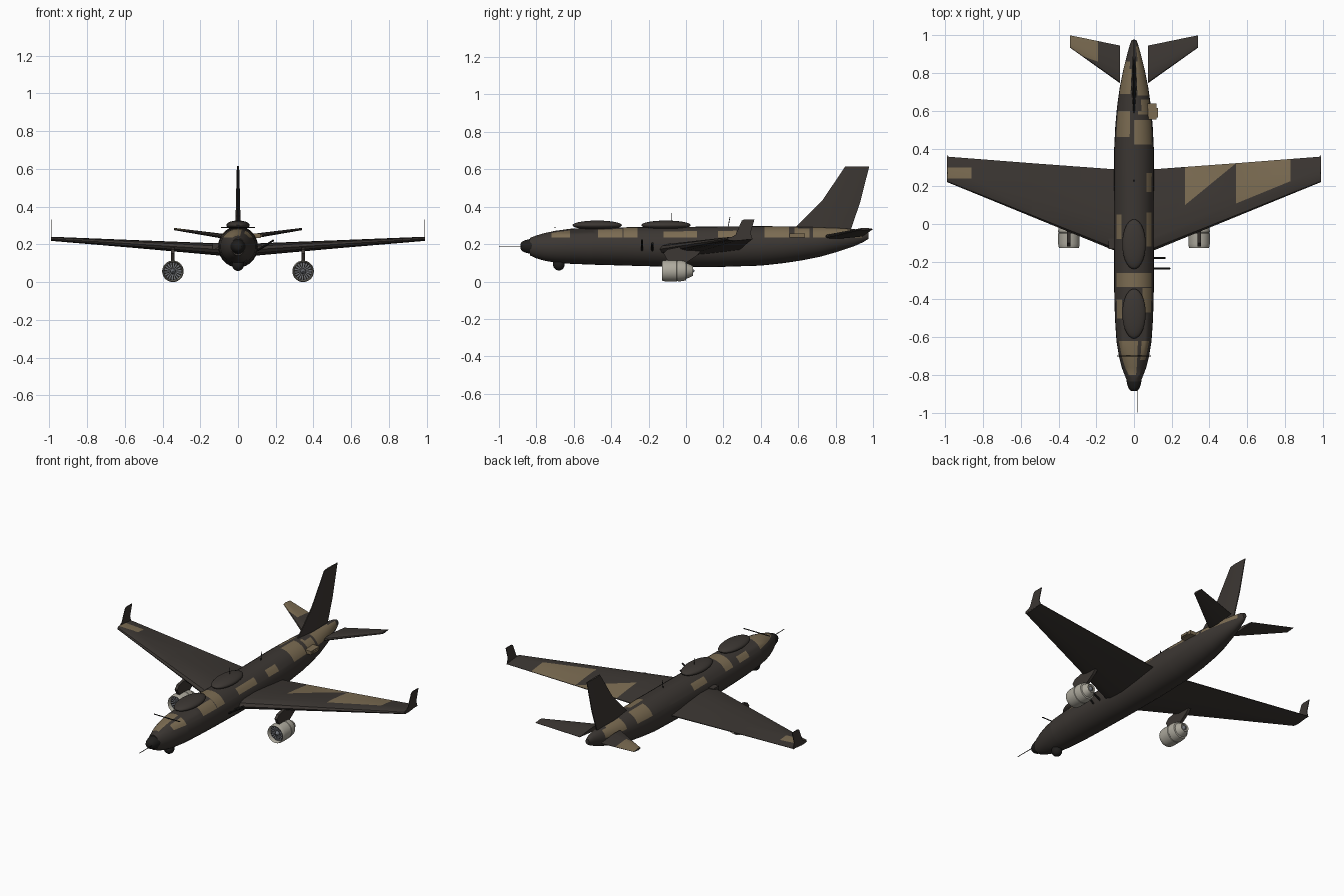
import bpy, bmesh, math
from mathutils import Vector

if "Cube" in bpy.data.objects:
    bpy.data.objects.remove(bpy.data.objects["Cube"])


def material(name, rgb):
    m = bpy.data.materials.new(name)
    m.diffuse_color = (*rgb, 1)
    m.use_nodes = True
    m.node_tree.nodes["Principled BSDF"].inputs["Base Color"].default_value = m.diffuse_color
    return m


DARK = material("dark_brown", (0.045, 0.038, 0.033))
TAN = material("tan", (0.20, 0.15, 0.085))
BLACK = material("near_black", (0.014, 0.013, 0.012))
PALE = material("pale_metal", (0.42, 0.40, 0.34))
STEEL = material("fan_steel", (0.16, 0.17, 0.19))


def finish(name, bm, mats, smooth=None):
    bmesh.ops.recalc_face_normals(bm, faces=bm.faces)
    me = bpy.data.meshes.new(name)
    bm.to_mesh(me)
    bm.free()
    for m in mats:
        me.materials.append(m)
    ob = bpy.data.objects.new(name, me)
    bpy.context.collection.objects.link(ob)
    if smooth:
        bpy.ops.object.select_all(action='DESELECT')
        ob.select_set(True)
        bpy.context.view_layer.objects.active = ob
        bpy.ops.object.shade_smooth_by_angle(angle=math.radians(smooth))
    return ob


def loft(rings):
    """Skin a list of equal-length point rings and cap both ends."""
    bm = bmesh.new()
    vs = [[bm.verts.new(p) for p in r] for r in rings]
    n = len(rings[0])
    for a, b in zip(vs, vs[1:]):
        for i in range(n):
            bm.faces.new((a[i], a[(i + 1) % n], b[(i + 1) % n], b[i]))
    bm.faces.new(vs[0])
    bm.faces.new(vs[-1])
    return bm


def cut(bm, co, no):
    bmesh.ops.bisect_plane(bm, geom=bm.verts[:] + bm.edges[:] + bm.faces[:],
                           plane_co=co, plane_no=no)


def ring_y(y, rx, rz, zc, xc=0, n=28):
    return [(xc + rx * math.sin(2 * math.pi * i / n), y,
             zc + rz * math.cos(2 * math.pi * i / n)) for i in range(n)]


def revolve(name, x, z, profile, mat):
    return finish(name, loft([ring_y(y, r, r, z, x) for y, r in profile]), [mat], 35)


def prism(name, x, half, yz, mat):
    return finish(name, loft([[(x + s * half, y, z) for y, z in yz] for s in (-1, 1)]), [mat])


def rod(name, a, b, r, mat=BLACK):
    a, b = Vector(a), Vector(b)
    d = b - a
    bm = bmesh.new()
    bmesh.ops.create_cone(bm, cap_ends=True, segments=8, radius1=r, radius2=r, depth=d.length)
    bm.transform(d.to_track_quat('Z', 'Y').to_matrix().to_4x4())
    bmesh.ops.translate(bm, verts=bm.verts, vec=(a + b) / 2)
    return finish(name, bm, [mat], 40)


def box(name, c, size, mat):
    bm = bmesh.new()
    bmesh.ops.create_cube(bm, size=1)
    bmesh.ops.scale(bm, verts=bm.verts, vec=size)
    bmesh.ops.translate(bm, verts=bm.verts, vec=c)
    return finish(name, bm, [mat])


def ellipsoid(name, c, size, mat):
    bm = bmesh.new()
    bmesh.ops.create_uvsphere(bm, u_segments=28, v_segments=14, radius=1)
    bmesh.ops.scale(bm, verts=bm.verts, vec=size)
    bmesh.ops.translate(bm, verts=bm.verts, vec=c)
    return finish(name, bm, [mat], 60)


# Fuselage: y, half width, bottom z, top z
STATIONS = [(-.835, .036, .140, .233), (-.80, .050, .124, .246), (-.76, .065, .112, .258),
            (-.70, .080, .101, .271), (-.62, .093, .095, .282), (-.50, .101, .090, .288),
            (-.35, .105, .086, .290), (-.10, .105, .079, .291), (.15, .105, .077, .294),
            (.40, .105, .085, .296), (.52, .099, .098, .295), (.62, .090, .113, .293),
            (.72, .076, .133, .290), (.82, .056, .162, .286), (.90, .036, .189, .280),
            (.95, .022, .212, .272), (.975, .012, .228, .262)]
bm = loft([ring_y(y, w, (t - b) / 2, (t + b) / 2) for y, w, b, t in STATIONS])
# Camouflage patches seen from above: x0, x1, y0, y1
PATCHES = [(-.11, .015, -.80, -.62), (.03, .11, -.72, -.62), (-.11, -.06, -.50, -.40),
           (.05, .11, -.47, -.34), (-.09, .09, -.335, -.26), (-.11, -.07, -.08, .05),
           (.06, .11, -.12, .06), (.06, .11, .17, .27), (-.11, -.02, .46, .60),
           (0, .11, .42, .55), (.03, .11, .58, .66), (-.08, -.02, .69, .86),
           (.015, .08, .68, .94)]
for y in sorted({v for p in PATCHES for v in p[2:]}):
    cut(bm, (0, y, 0), (0, 1, 0))
cut(bm, (0, 0, .235), (0, 0, 1))
for f in bm.faces:
    c = f.calc_center_median()
    f.material_index = int(c.z > .235 and any(
        a < c.x < b and p < c.y < q for a, b, p, q in PATCHES))
finish("fuselage", bm, [DARK, TAN], 40)

# Nose cap, probe and chin sensor ball
revolve("nose_cap", 0, .188, [(-.885, .012), (-.88, .022), (-.865, .031), (-.845, .037), (-.82, .041)], BLACK)
rod("nose_probe", (.02, -1, .188), (.02, -.86, .188), .002)
ellipsoid("chin_sensor", (0, -.68, .092), (.031, .031, .033), BLACK)

# Two flattened domes on the spine
for label, y in (("front", -.475), ("rear", -.107)):
    ellipsoid(label + "_dome", (0, y, .301), (.062, .132, .025), DARK)


def airfoil(x, le, te, z, th):
    shape = [(0, 0), (.03, .28), (.12, .45), (.35, .5), (.65, .32), (1, .04),
             (1, -.04), (.65, -.32), (.35, -.5), (.12, -.45), (.03, -.28)]
    return [(x, le + (te - le) * u, z + th * v) for u, v in shape]


def wing_tan(x, y):
    if x > 0:
        le = -.14 + (x - .105) * .41
        return y > le + .07 and (.54 < x < .83 or (.27 < x < .54 and y > .10 + (x - .27) * .82))
    return x < -.86 and .24 < y < .30


def tail_tan(x, y):
    return -.34 < x < -.19 and y > .86 - (x + .19) * .35


for s, side in ((1, "right"), (-1, "left")):
    # Main wing with painted upper surface
    bm = loft([airfoil(s * x, le, te, z, t) for x, le, te, z, t in
               ((.05, -.16, .285, .170, .068), (.105, -.14, .290, .173, .064),
                (.54, .038, .322, .201, .042), (.99, .222, .357, .229, .022))])
    for x in (.27, .54, .83, .86):
        cut(bm, (s * x, 0, 0), (1, 0, 0))
    if s > 0:
        cut(bm, (.27, .10, 0), (.82, -1, 0))
        cut(bm, (.105, -.07, 0), (.41, -1, 0))
    else:
        cut(bm, (0, .30, 0), (0, 1, 0))
        cut(bm, (0, .24, 0), (0, 1, 0))
    bm.normal_update()
    bmesh.ops.recalc_face_normals(bm, faces=bm.faces)
    for f in bm.faces:
        c = f.calc_center_median()
        f.material_index = int(f.normal.z > .3 and wing_tan(c.x, c.y))
    finish(side + "_wing", bm, [DARK, TAN], 30)
    # Winglet
    prism(side + "_winglet", s * .989, .002,
          [(.222, .225), (.265, .25), (.298, .325), (.31, .332), (.366, .332), (.345, .26), (.356, .225)], DARK)

    # Tailplane
    bm = loft([airfoil(s * x, le, te, z, t) for x, le, te, z, t in
               ((.073, .745, .945, .242, .026), (.34, .935, 1.0, .281, .012))])
    cut(bm, (s * .19, 0, 0), (1, 0, 0))
    cut(bm, (-.19, .86, 0), (.35, 1, 0))
    bmesh.ops.recalc_face_normals(bm, faces=bm.faces)
    for f in bm.faces:
        c = f.calc_center_median()
        f.material_index = int(f.normal.z > .3 and tail_tan(c.x, c.y))
    finish(side + "_tailplane", bm, [DARK, TAN], 30)

    # Engine: nacelle shell with open intake, exhaust, fan, spinner, pylon
    ex, ez = s * .345, .057
    revolve(side + "_nacelle", ex, ez,
            [(-.10, .046), (-.122, .049), (-.127, .052), (-.12, .055), (-.105, .057), (-.05, .057),
             (-.048, .055), (-.044, .055), (-.042, .057), (-.02, .055), (.0, .050), (.002, .042),
             (.025, .033), (.037, .026), (.030, .022)], PALE)
    revolve(side + "_exhaust_cone", ex, ez, [(.028, .016), (.045, .004)], STEEL)
    bm = bmesh.new()
    hub = bm.verts.new((ex, -.103, ez))
    rim = [bm.verts.new(p) for p in ring_y(-.103, .047, .047, ez, ex, 36)]
    for i in range(36):
        bm.faces.new((hub, rim[i], rim[(i + 1) % 36])).material_index = i % 2
    finish(side + "_fan", bm, [STEEL, BLACK])
    revolve(side + "_spinner", ex, ez, [(-.122, .002), (-.115, .008), (-.102, .014)], STEEL)
    prism(side + "_pylon", ex, .009,
          [(-.095, .105), (-.12, .15), (-.10, .172), (-.02, .188), (.10, .188), (.06, .14), (.0, .10)], DARK)

# Tail fin, tapering in thickness towards the tip
FIN = [(.575, .28, .003), (.73, .435, .003), (.852, .616, .002), (.98, .616, .002),
       (.93, .42, .003), (.875, .26, .003)]
bm = bmesh.new()
edge = {k: [bm.verts.new((k * h, y, z)) for y, z, h in FIN] for k in (-1, 1)}
mid = {k: [bm.verts.new((k * h, y, z)) for y, z, h in
           ((.72, .27, .014), (.81, .43, .011), (.90, .616, .006))] for k in (-1, 1)}
for k in (-1, 1):
    e, m = edge[k], mid[k]
    for q in ((e[0], e[1], m[1], m[0]), (e[1], e[2], m[2], m[1]),
              (m[2], e[3], e[4], m[1]), (m[1], e[4], e[5], m[0])):
        bm.faces.new(q)
a, b = edge[-1], edge[1]
for i in (0, 1, 3, 4):
    bm.faces.new((a[i], a[i + 1], b[i + 1], b[i]))
bm.faces.new((a[2], mid[-1][2], a[3], b[3], mid[1][2], b[2]))
finish("tail_fin", bm, [DARK], 25)

# Small fittings: antennas, side barrels, scoops, nose bar
rod("spine_antenna_front", (0, -.08, .30), (0, -.08, .365), .0015)
rod("spine_antenna_rear", (0, .225, .29), (0, .235, .345), .002)
rod("nose_bar", (-.09, -.70, .288), (.09, -.70, .288), .003)
rod("side_barrel_front", (.08, -.235, .155), (.19, -.235, .222), .005)
rod("side_barrel_rear", (.08, -.18, .155), (.165, -.18, .205), .006)
box("left_scoop", (-.11, -.105, .19), (.05, .055, .035), DARK)
box("rear_side_hatch", (.068, .595, .245), (.10, .085, .022), TAN)
box("rear_side_latch", (.115, .59, .245), (.022, .05, .014), TAN)
